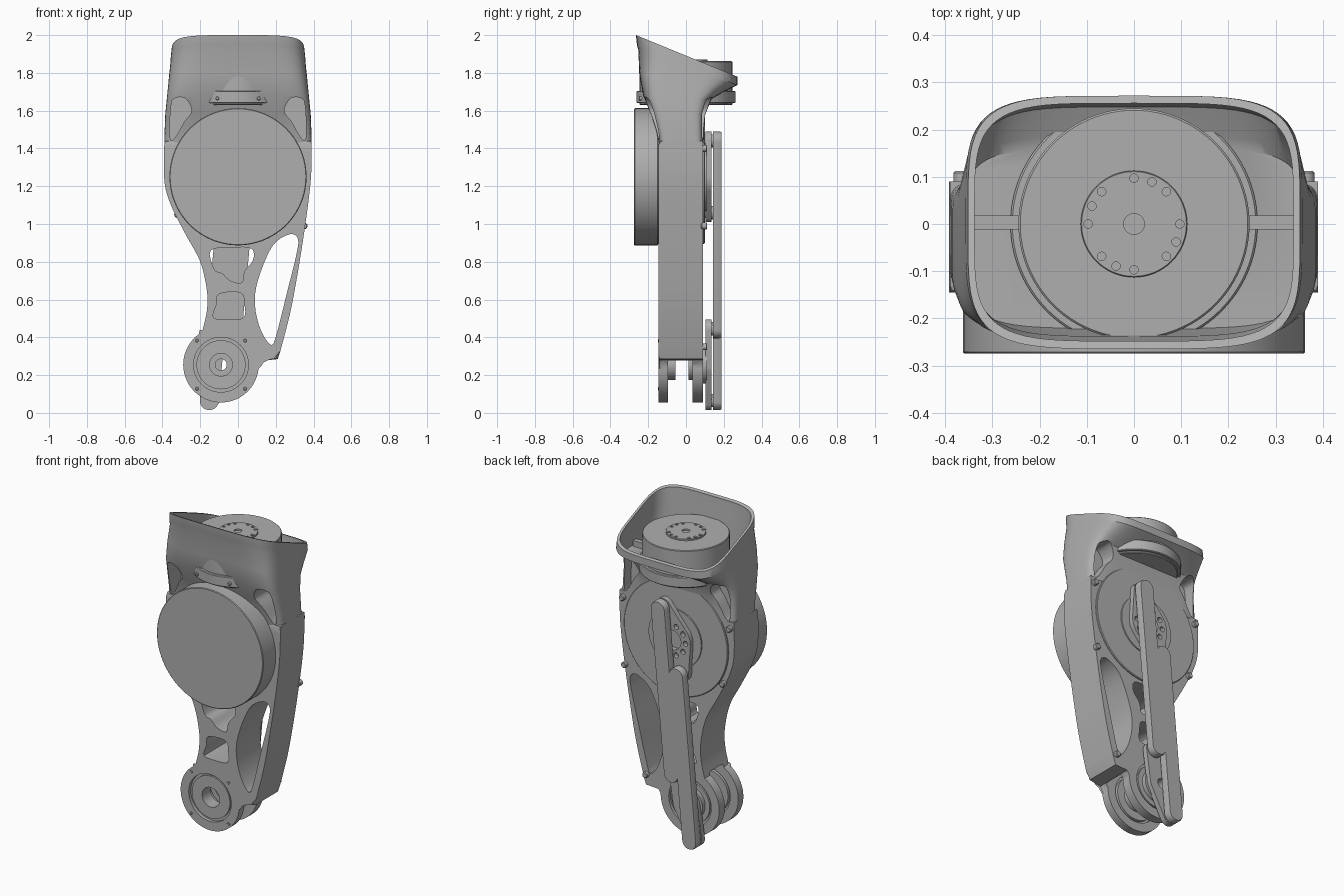
import bpy, bmesh, math
from mathutils import Vector, geometry

cube = bpy.data.objects.get("Cube")
if cube:
    bpy.data.objects.remove(cube)

metal = bpy.data.materials.new("plain grey metal")
metal.use_nodes = True
GREY = (0.43, 0.43, 0.43, 1)
metal.diffuse_color = GREY
metal.node_tree.nodes["Principled BSDF"].inputs["Base Color"].default_value = GREY


def finish(name, bm):
    bmesh.ops.remove_doubles(bm, verts=bm.verts, dist=0.0002)
    bmesh.ops.recalc_face_normals(bm, faces=bm.faces)
    mesh = bpy.data.meshes.new(name)
    bm.to_mesh(mesh)
    bm.free()
    obj = bpy.data.objects.new(name, mesh)
    bpy.context.collection.objects.link(obj)
    mesh.materials.append(metal)
    return obj


def skin(bm, rings, closed):
    """Bridge consecutive rings; cap both ends unless the stack is a closed loop."""
    loops = [[bm.verts.new(p) for p in r] for r in rings]
    n = len(loops[0])
    for a, b in zip(loops, loops[1:] + loops[:1] if closed else loops[1:]):
        for i in range(n):
            j = (i + 1) % n
            bm.faces.new((a[i], a[j], b[j], b[i]))
    if not closed:
        bm.faces.new(loops[0])
        bm.faces.new(loops[-1])


def lathe(name, profile, at=(0, 0), axis="y", n=64, ring=False):
    """Turn (radius, height) pairs around the y or z axis through a point."""
    bm = bmesh.new()
    if not ring:
        profile = [(0.001, profile[0][1])] + profile + [(0.001, profile[-1][1])]
    rings = []
    for r, h in profile:
        pts = [(at[0] + r * math.cos(2 * math.pi * i / n),
                at[1] + r * math.sin(2 * math.pi * i / n)) for i in range(n)]
        rings.append([(u, h, v) if axis == "y" else (u, v, h) for u, v in pts])
    skin(bm, rings, ring)
    return finish(name, bm)


def disc(name, r, y0, y1, at=(0, 0), axis="y", n=64, bevel=0.004):
    b = min(bevel, r * 0.3)
    return lathe(name, [(r - b, y0), (r, y0 + b), (r, y1 - b), (r - b, y1)], at, axis, n)


def tube(name, r, inner, y0, y1, at=(0, 0)):
    return lathe(name, [(inner, y0), (r, y0), (r, y1), (inner, y1)], at, ring=True)


def smooth(pts, closed=False, steps=6):
    """Catmull-Rom curve through the points."""
    p = [Vector(q) for q in pts]
    p = [p[-1]] + p + p[:2] if closed else [p[0]] + p + [p[-1]]
    out = []
    for a, b, c, d in zip(p, p[1:], p[2:], p[3:]):
        for k in range(steps):
            t = k / steps
            out.append(0.5 * (2 * b + (c - a) * t + (2 * a - 5 * b + 4 * c - d) * t * t
                              + (3 * b - a - 3 * c + d) * t ** 3))
    return out if closed else out + [p[-1]]


def hull(circles, n=40):
    pts = [Vector((x + r * math.cos(2 * math.pi * i / n), z + r * math.sin(2 * math.pi * i / n)))
           for x, z, r in circles for i in range(n)]
    return [pts[i] for i in geometry.convex_hull_2d(pts)]


def prism(name, pts, y0, y1, bevel=0, recess=0):
    bm = bmesh.new()
    skin(bm, [[(p[0], y, p[1]) for p in pts] for y in (y0, y1)], False)
    bm.faces.ensure_lookup_table()
    front, back = bm.faces[-2], bm.faces[-1]
    if recess:
        bmesh.ops.inset_region(bm, faces=[back], thickness=recess)
        bmesh.ops.inset_region(bm, faces=[back], thickness=0.004, depth=-0.01)
    if bevel:
        bmesh.ops.bevel(bm, geom=list(front.edges), offset=bevel, segments=2, affect="EDGES", profile=0.5)
    return finish(name, bm)


def cut(obj, cutters):
    for c in cutters:
        m = obj.modifiers.new("cut", "BOOLEAN")
        m.operation, m.solver, m.object = "DIFFERENCE", "EXACT", c
    bpy.context.view_layer.update()
    mesh = bpy.data.meshes.new_from_object(obj.evaluated_get(bpy.context.evaluated_depsgraph_get()))
    obj.modifiers.clear()
    obj.data = mesh
    for c in cutters:
        bpy.data.objects.remove(c)


MOTOR = (0, 1.25)
KNEE = (-0.09, 0.255)
CRANK = (0.062, 0.19)

# Leg frame: outline with knee lug and side strut
left = smooth([(-.39, 1.44), (-.39, 1.23), (-.355, 1.1), (-.28, .95), (-.2, .8),
               (-.165, .65), (-.165, .54), (-.19, .428)])
lug = [(KNEE[0] + 0.2 * math.cos(math.radians(a)), KNEE[1] + 0.2 * math.sin(math.radians(a)))
       for a in range(126, 361, 6)]
right = smooth([(.225, .33), (.285, .57), (.345, .92), (.385, 1.23), (.39, 1.44)])
frame = prism("leg_frame", left + lug + [(.125, .28), (.21, .285)] + right, -.145, .09, bevel=.015)
strut_gap = [(.318, .92), (.27, .945), (.18, .88), (.105, .7), (.09, .57), (.12, .44),
             (.175, .36), (.205, .42), (.26, .64), (.305, .82)]
upper_gap = [(-.145, .86), (-.03, .875), (.07, .87), (.08, .81), (.035, .75), (.02, .69),
             (-.04, .7), (-.085, .74), (-.125, .76)]
lower_gap = [(-.1, .63), (.015, .635), (.035, .57), (.03, .505), (-.05, .495), (-.13, .505), (-.115, .57)]
cutters = [prism("gap", smooth(g, True, 4), -.4, .4) for g in (strut_gap, upper_gap, lower_gap)]
cutters += [disc("fork_gap", .215, -.095, .035, KNEE), disc("bore", .145, -.4, .4, KNEE)]
cut(frame, cutters)

# Knee bearings, one in each fork cheek
for name, face, shoulder, end in (("front", -.136, -.095, -.055), ("back", .084, .035, .012)):
    lathe(name + "_knee_hub", [(.06, face), (.13, face), (.13, shoulder), (.08, shoulder),
                               (.08, end), (.06, end)], KNEE, ring=True)
    tube(name + "_knee_race", .148, .126, face + (.012 if face < 0 else -.02),
         face + (.02 if face < 0 else -.012), KNEE)
for i in range(4):
    a = math.radians(45 + 90 * i)
    disc("knee_screw", .009, -.149, -.14, (KNEE[0] + .18 * math.cos(a), KNEE[1] + .18 * math.sin(a)), n=12)

# Hip housing: flared shell with a slanted rim
# rows: front height, back height, half width, front y, back y, squareness
shell_rows = [(1.43, 1.43, .39, -.145, .095, 9), (1.5, 1.51, .388, -.16, .096, 8),
              (1.58, 1.58, .385, -.185, .102, 7), (1.68, 1.66, .376, -.227, .135, 6),
              (1.8, 1.7, .367, -.248, .2, 5), (1.92, 1.73, .358, -.252, .262, 4.5),
              (1.95, 1.735, .357, -.26, .272, 4.5), (2.0, 1.78, .352, -.265, .272, 4.5)]


def shell(name, rows, inset=0.0):
    bm, rings, n = bmesh.new(), [], 72
    for zf, zb, hx, yf, yb, p in rows:
        ring = []
        for i in range(n):
            c, s = math.cos(2 * math.pi * i / n), math.sin(2 * math.pi * i / n)
            x = math.copysign(abs(c) ** (2 / p), c) * (hx - inset)
            v = math.copysign(abs(s) ** (2 / p), s)
            ring.append((x, (yf + yb) / 2 + v * ((yb - yf) / 2 - inset), zf + (zb - zf) * (v + 1) / 2))
        rings.append(ring)
    skin(bm, rings, False)
    return finish(name, bm)


housing = shell("hip_housing", shell_rows)
inner = [(1.69, 1.69, .372, -.235, .175, 5)] + shell_rows[4:6] + [(1.98, 1.77, .352, -.262, .27, 4.5),
                                                                  (2.2, 1.98, .352, -.262, .27, 4.5)]
window = [(.28, 1.665), (.335, 1.665), (.355, 1.62), (.36, 1.46), (.335, 1.455), (.285, 1.54), (.245, 1.6)]
cutters = [shell("cavity", inner, .014)]
for side in (-1, 1):
    pts = smooth([(side * x, z) for x, z in window], True, 4)
    cutters += [prism("window", pts, -.4, -.04), prism("window", pts, .02, .4)]
cut(housing, cutters)

# Hip motor, upright in the housing, with a bolted output flange
disc("hip_motor", .245, 1.63, 1.862, axis="z", n=96)
disc("hip_motor_collar", .262, 1.64, 1.705, axis="z", n=96)
flange = disc("hip_flange", .113, 1.85, 1.872, axis="z", bevel=.002)
holes = [disc("hole", .022, 1.864, 1.9, axis="z", n=24, bevel=0)]
for i in range(12):
    a = math.radians(i * 45 if i < 8 else 67 + 90 * (i - 8))
    holes.append(disc("hole", .009, 1.864, 1.9, (.097 * math.cos(a), .097 * math.sin(a)), "z", 16, 0))
cut(flange, holes)
for side in (-1, 1):
    pts = [(side * .24, 1.66), (side * .35, 1.66), (side * .35, 1.725), (side * .24, 1.725)]
    prism("housing_rib", pts, -.012, .018)
    disc("housing_screw", .01, -.25, -.2, (side * .11, 1.665), n=12)

# Knee drive motor
disc("drive_motor", .363, -.275, -.147, MOTOR, n=96)
disc("drive_motor_back", .355, -.16, .1, MOTOR, n=96)
tube("drive_motor_seat", .18, .12, .095, .108, MOTOR)

# Parallel linkage: two cranks and two rods
for name, c, hub in (("upper", MOTOR, .125), ("lower", KNEE, .085)):
    a, b = (c[0] + CRANK[0], c[1] + CRANK[1]), (c[0] - CRANK[0], c[1] - CRANK[1])
    plate = prism(name + "_crank", hull([(*a, .05), (*c, hub), (*b, .05)]), .104, .136)
    drills = [disc("bore", .06 if name == "upper" else .03, 0, .3, c, bevel=0)]
    if name == "upper":
        for i in range(10):
            t = math.tau * i / 10
            drills.append(disc("drill", .016, .11, .3, (c[0] + .092 * math.cos(t),
                                                        c[1] + .092 * math.sin(t)), n=16, bevel=0))
    cut(plate, drills)
    for p in (a, b):
        disc("pivot_spacer", .035, .13, .15, p, n=32)
tube("lower_crank_hub", .1, .03, .07, .11, KNEE)
for name, s in (("first", 1), ("second", -1)):
    ends = [(c[0] + s * CRANK[0], c[1] + s * CRANK[1]) for c in (MOTOR, KNEE)]
    prism(name + "_rod", hull([(*e, .05) for e in ends]), .144, .178, recess=.012)
    for e in ends:
        tube("rod_bearing", .045, .028, .16, .181, e)
        disc("rod_bolt", .02, .16, .184, e, n=6, bevel=.002)

# Cover screws along the back edge
for p in ((.365, 1.4), (.35, .99), (.205, .35), (-.365, 1.4), (-.32, 1.05)):
    disc("cover_screw", .018, .08, .112, p, n=20)

for obj in bpy.context.collection.objects:
    if obj.type == "MESH":
        bpy.ops.object.select_all(action="DESELECT")
        obj.select_set(True)
        bpy.context.view_layer.objects.active = obj
        bpy.ops.object.shade_smooth_by_angle(angle=math.radians(32))
